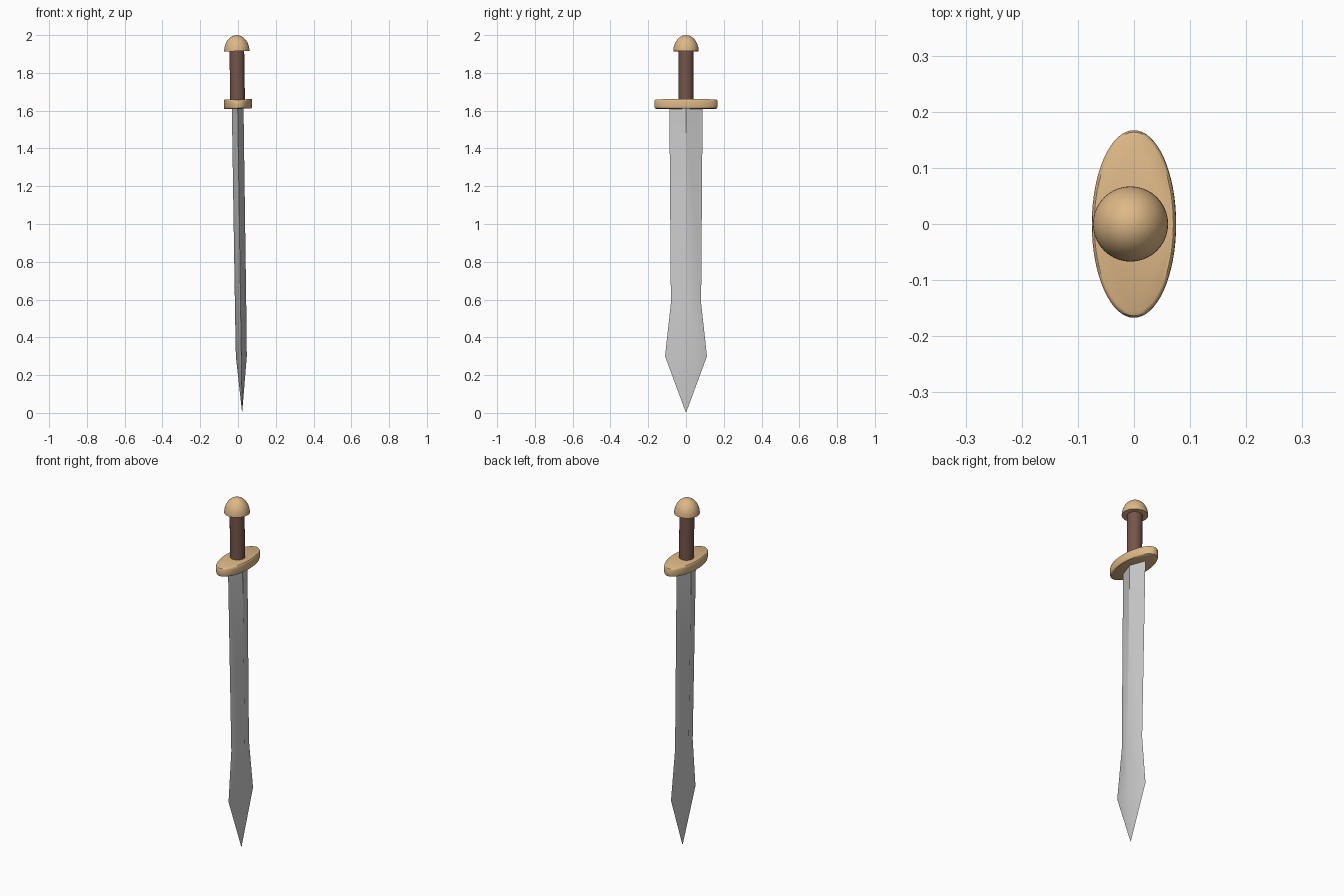
import bpy, bmesh, math

cube = bpy.data.objects.get("Cube")
if cube:
    bpy.data.objects.remove(cube, do_unlink=True)


def material(name, color):
    mat = bpy.data.materials.new(name)
    mat.use_nodes = True
    mat.diffuse_color = (*color, 1)
    bsdf = mat.node_tree.nodes["Principled BSDF"]
    bsdf.inputs["Base Color"].default_value = (*color, 1)
    return mat


steel = material("grey steel", (0.60, 0.60, 0.60))
brass = material("pale brass", (0.73, 0.48, 0.24))
leather = material("brown leather", (0.18, 0.09, 0.068))

LEAN = -0.0147      # the whole sword leans slightly about y
TIP_X = 0.022


def finish(name, bm, mat, angle, x=TIP_X):
    bmesh.ops.recalc_face_normals(bm, faces=bm.faces)
    mesh = bpy.data.meshes.new(name)
    bm.to_mesh(mesh)
    bm.free()
    obj = bpy.data.objects.new(name, mesh)
    bpy.context.collection.objects.link(obj)
    mesh.materials.append(mat)
    obj.location.x = x
    obj.rotation_euler.y = LEAN
    bpy.ops.object.select_all(action="DESELECT")
    obj.select_set(True)
    bpy.context.view_layer.objects.active = obj
    bpy.ops.object.shade_smooth_by_angle(angle=math.radians(angle))


def lathe(name, profile, mat, sides, stretch=(1, 1), x=TIP_X):
    """Stack rings of (radius, z), scaled by stretch in x and y, and cap both ends."""
    bm = bmesh.new()
    rings = []
    for r, z in profile:
        turns = [math.tau * i / sides for i in range(sides)]
        rings.append([bm.verts.new((r * stretch[0] * math.cos(a),
                                    r * stretch[1] * math.sin(a), z)) for a in turns])
    for low, high in zip(rings, rings[1:]):
        for i in range(sides):
            j = (i + 1) % sides
            bm.faces.new((low[i], low[j], high[j], high[i]))
    bm.faces.new(rings[0][::-1])
    bm.faces.new(rings[-1])
    finish(name, bm, mat, angle=40, x=x)


# Blade: diamond sections (half width, edge z, half thickness, ridge z) and a point
bm = bmesh.new()
sections = [(0.088, 1.63, 0.031, 1.63), (0.080, 0.58, 0.030, 0.53), (0.111, 0.30, 0.029, 0.30)]
rings = [[bm.verts.new(p) for p in ((t, 0, rz), (0, w, ez), (-t, 0, rz), (0, -w, ez))]
         for w, ez, t, rz in sections]
tip = bm.verts.new((0, 0, 0))
for upper, lower in zip(rings, rings[1:]):
    for i in range(4):
        j = (i + 1) % 4
        bm.faces.new((upper[i], upper[j], lower[j], lower[i]))
for i in range(4):
    bm.faces.new((rings[-1][i], rings[-1][(i + 1) % 4], tip))
bm.faces.new(rings[0])
finish("blade", bm, steel, angle=35)

# Oval guard with softened rims
lathe("guard", [(0.94, 1.61), (0.98, 1.613), (1, 1.621), (1, 1.65), (0.98, 1.657), (0.94, 1.66)],
      brass, 64, stretch=(0.075, 0.167), x=TIP_X + 0.002)

# Round grip
lathe("grip", [(0.039, 1.64), (0.039, 1.93)], leather, 32)

# Domed pommel
dome = [(0.067 * math.cos(a), 1.915 + 0.085 * math.sin(a))
        for a in (math.pi / 2 * i / 12.1 for i in range(13))]
lathe("pommel", dome, brass, 40)
